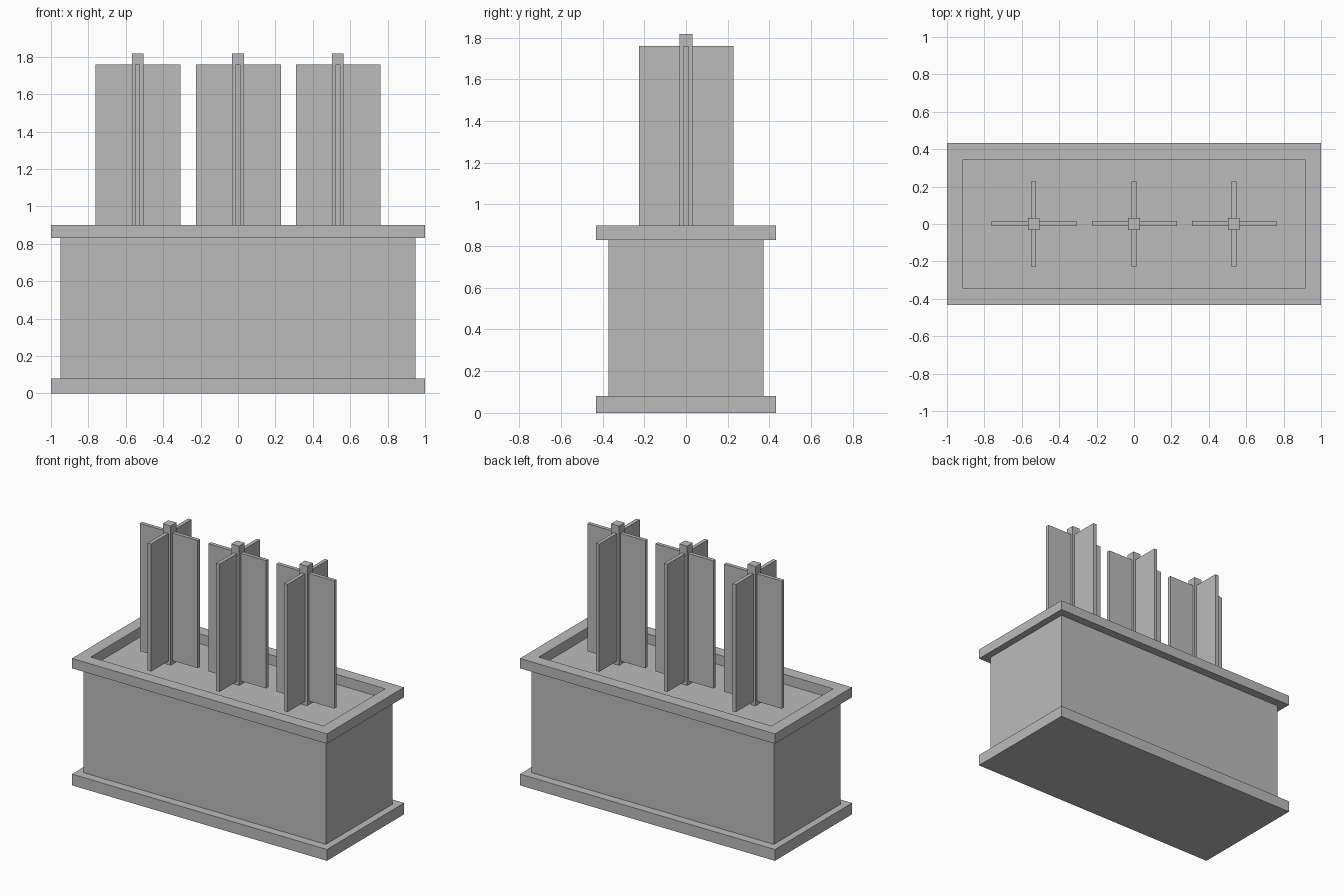
import bpy
import bmesh

cube = bpy.data.objects.get("Cube")
if cube:
    bpy.data.objects.remove(cube, do_unlink=True)

grey = bpy.data.materials.new("plain grey")
grey.use_nodes = True
GREY = (0.5, 0.5, 0.5, 1)
grey.diffuse_color = GREY
grey.node_tree.nodes["Principled BSDF"].inputs["Base Color"].default_value = GREY


def loft(name, rings, center=(0, 0), closed=False):
    """Join rectangular rings (half x, half y, z); cap the ends unless closed."""
    bm = bmesh.new()
    loops = [[bm.verts.new((sx * hx, sy * hy, z))
              for sx, sy in ((-1, -1), (1, -1), (1, 1), (-1, 1))]
             for hx, hy, z in rings]
    pairs = list(zip(loops, loops[1:]))
    if closed:
        pairs.append((loops[-1], loops[0]))
    else:
        bm.faces.new(loops[0])
        bm.faces.new(loops[-1])
    for a, b in pairs:
        for i in range(4):
            j = (i + 1) % 4
            bm.faces.new((a[i], a[j], b[j], b[i]))
    bmesh.ops.recalc_face_normals(bm, faces=bm.faces)
    mesh = bpy.data.meshes.new(name)
    bm.to_mesh(mesh)
    bm.free()
    mesh.materials.append(grey)
    obj = bpy.data.objects.new(name, mesh)
    obj.location = (*center, 0)
    bpy.context.collection.objects.link(obj)
    return obj


def box(name, hx, hy, z0, z1, center=(0, 0)):
    return loft(name, [(hx, hy, z0), (hx, hy, z1)], center)


# Plinth, body and raised rim around the sunken top
FLOOR, RIM_TOP = 0.83, 0.9
box("plinth", 1.0, 0.432, 0, 0.08)
box("body", 0.95, 0.372, 0.08, FLOOR)
loft("rim", [(1.0, 0.432, FLOOR), (1.0, 0.432, RIM_TOP),
             (0.913, 0.345, RIM_TOP), (0.913, 0.345, FLOOR)], closed=True)

# Three posts, each with a cross of thin vanes held just above the floor
for side, x in (("right", -0.537), ("middle", 0.0), ("left", 0.534)):
    box(f"{side}_post", 0.031, 0.031, FLOOR, 1.818, (x, 0))
    box(f"{side}_wide_vane", 0.227, 0.013, 0.855, 1.76, (x + 0.002, 0.002))
    box(f"{side}_deep_vane", 0.013, 0.227, 0.855, 1.76, (x, 0.001))
